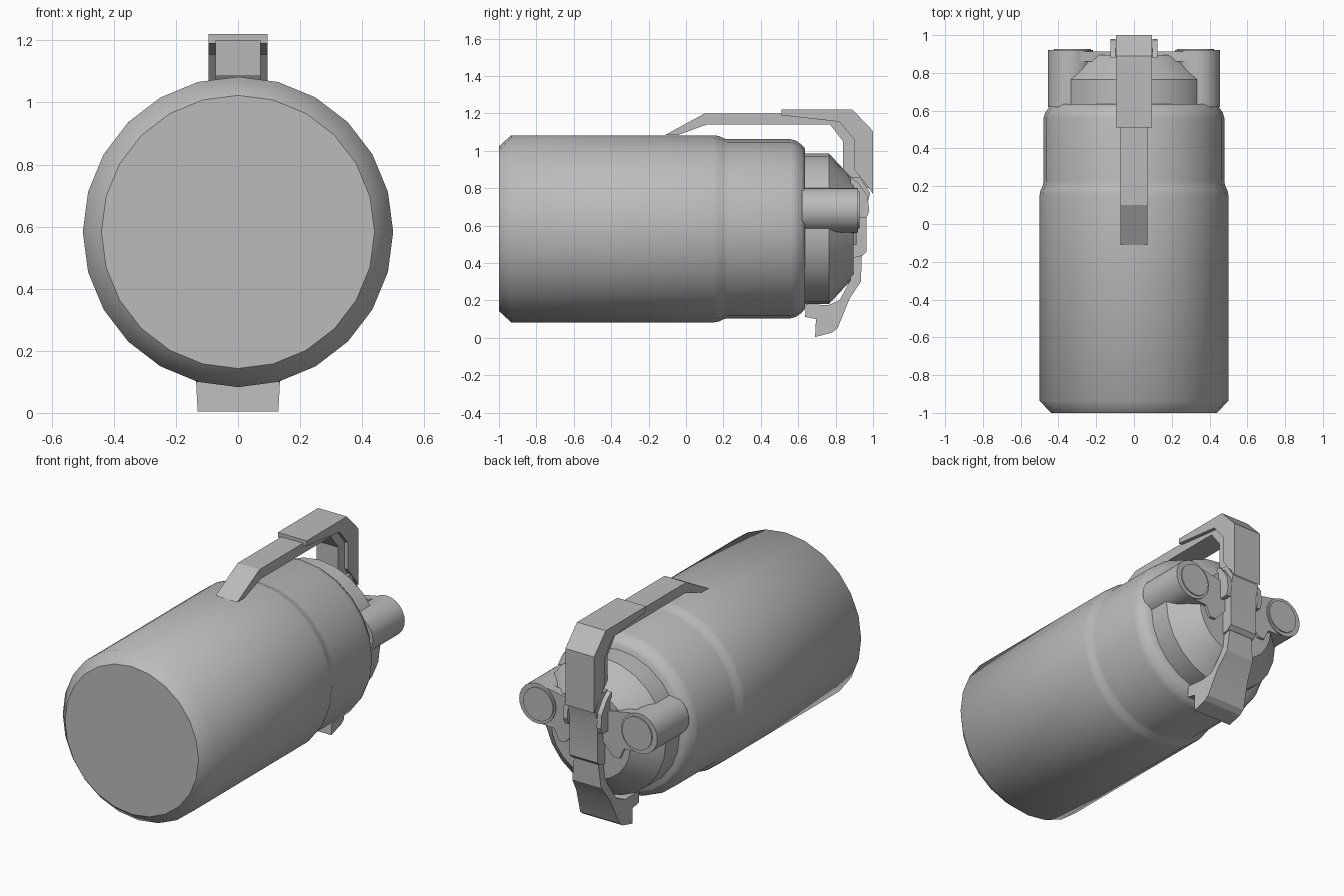
import bpy, bmesh, math

if "Cube" in bpy.data.objects:
    bpy.data.objects.remove(bpy.data.objects["Cube"])

AXIS_Z = 0.583          # height of the bottle axis
SIDES = 24

grey = bpy.data.materials.new("plain_grey")
grey.diffuse_color = (0.5, 0.5, 0.5, 1)
grey.use_nodes = True
grey.node_tree.nodes["Principled BSDF"].inputs["Base Color"].default_value = grey.diffuse_color


def finish(name, bm, angle):
    bmesh.ops.recalc_face_normals(bm, faces=bm.faces)
    mesh = bpy.data.meshes.new(name)
    bm.to_mesh(mesh)
    bm.free()
    mesh.materials.append(grey)
    ob = bpy.data.objects.new(name, mesh)
    bpy.context.collection.objects.link(ob)
    bpy.ops.object.select_all(action='DESELECT')
    ob.select_set(True)
    bpy.context.view_layer.objects.active = ob
    bpy.ops.object.shade_smooth_by_angle(angle=math.radians(angle))
    return ob


def lathe(name, profile, cx=0, cz=AXIS_Z, sides=SIDES, angle=45):
    """Capped solid turned about a line along y; profile is (y, radius)."""
    bm = bmesh.new()
    rings = []
    for y, r in profile:
        rings.append([bm.verts.new((cx + r * math.sin(math.tau * i / sides), y,
                                    cz + r * math.cos(math.tau * i / sides)))
                      for i in range(sides)])
    for a, b in zip(rings, rings[1:]):
        for i in range(sides):
            j = (i + 1) % sides
            bm.faces.new((a[i], a[j], b[j], b[i]))
    bm.faces.new(rings[0])
    bm.faces.new(rings[-1])
    return finish(name, bm, angle)


def slab(name, points, half=None, x0=None, x1=None):
    """Side profile (y, z[, half width]) spread across x."""
    bm = bmesh.new()
    left, right = [], []
    for p in points:
        w = p[2] if len(p) > 2 else half
        left.append(bm.verts.new((-w if x0 is None else x0, p[0], p[1])))
        right.append(bm.verts.new((w if x1 is None else x1, p[0], p[1])))
    n = len(points)
    bm.faces.new(left)
    bm.faces.new(right)
    for i in range(n):
        j = (i + 1) % n
        bm.faces.new((left[i], left[j], right[j], right[i]))
    return finish(name, bm, 20)


def plate(name, points, y0, y1):
    """Outline (x, z) extruded along y."""
    bm = bmesh.new()
    a = [bm.verts.new((x, y0, z)) for x, z in points]
    b = [bm.verts.new((x, y1, z)) for x, z in points]
    bm.faces.new(a)
    bm.faces.new(b)
    for i in range(len(a)):
        j = (i + 1) % len(a)
        bm.faces.new((a[i], a[j], b[j], b[i]))
    return finish(name, bm, 20)


# Bottle: chamfered base, barrel, stepped shoulder and rolled rim
lathe("bottle_body", [(-1, 0.44), (-0.935, 0.5), (0.15, 0.5), (0.175, 0.496),
                      (0.205, 0.482), (0.225, 0.479), (0.56, 0.479),
                      (0.59, 0.47), (0.62, 0.448), (0.635, 0.43)])

# Lid collar with conical top
lathe("lid_collar", [(0.60, 0.402), (0.765, 0.402), (0.895, 0.262)], angle=30)

# Pivot bosses with raised discs, arms and fins on both sides
for side, s in (("left", -1), ("right", 1)):
    lathe(f"{side}_boss", [(0.62, 0.119), (0.92, 0.119)], s * 0.336, 0.683)
    lathe(f"{side}_boss_disc", [(0.91, 0.098), (0.927, 0.098)], s * 0.325, 0.683)
    plate(f"{side}_pivot_arm",
          [(s * x, z) for x, z in ((0.345, 0.801), (0.08, 0.75), (0.08, 0.58),
                                   (0.16, 0.495), (0.2, 0.495), (0.23, 0.56),
                                   (0.345, 0.565))], 0.86, 0.912)
    a, b = sorted((s * 0.097, s * 0.125))
    slab(f"{side}_hinge_fin", [(0.88, 0.64), (0.965, 0.64), (0.98, 0.68),
                               (0.97, 0.76), (0.92, 0.83), (0.88, 0.86)],
         x0=a, x1=b)

# Carry strap and its wider bent cover
slab("carry_strap", [(-0.11, 1.085), (0.1, 1.2), (0.86, 1.2), (0.975, 1.09),
                     (0.975, 0.8), (0.9, 0.84), (0.84, 0.9), (0.84, 1.05),
                     (0.77, 1.14), (0.11, 1.14), (-0.04, 1.085)], 0.072)
slab("strap_cover", [(0.51, 1.22), (0.89, 1.22), (1, 1.105), (1, 0.77),
                     (0.9, 0.9), (0.9, 1.06), (0.82, 1.155), (0.51, 1.19)], 0.095)

# Hinge block between strap and latch
slab("hinge_block", [(0.87, 0.86), (0.93, 0.86), (0.985, 0.775), (0.965, 0.7),
                     (0.965, 0.46), (0.945, 0.44), (0.87, 0.42)], 0.093)

# Latch swinging down to a flared hook under the rim
slab("latch", [(0.88, 0.45, 0.08), (0.94, 0.44, 0.08), (0.935, 0.3, 0.095),
               (0.875, 0.21, 0.11), (0.81, 0.05, 0.13), (0.78, 0.028, 0.13),
               (0.69, 0.004, 0.13), (0.695, 0.1, 0.135), (0.637, 0.112, 0.137),
               (0.64, 0.18, 0.137), (0.76, 0.175, 0.13), (0.82, 0.2, 0.115),
               (0.88, 0.31, 0.095)])
